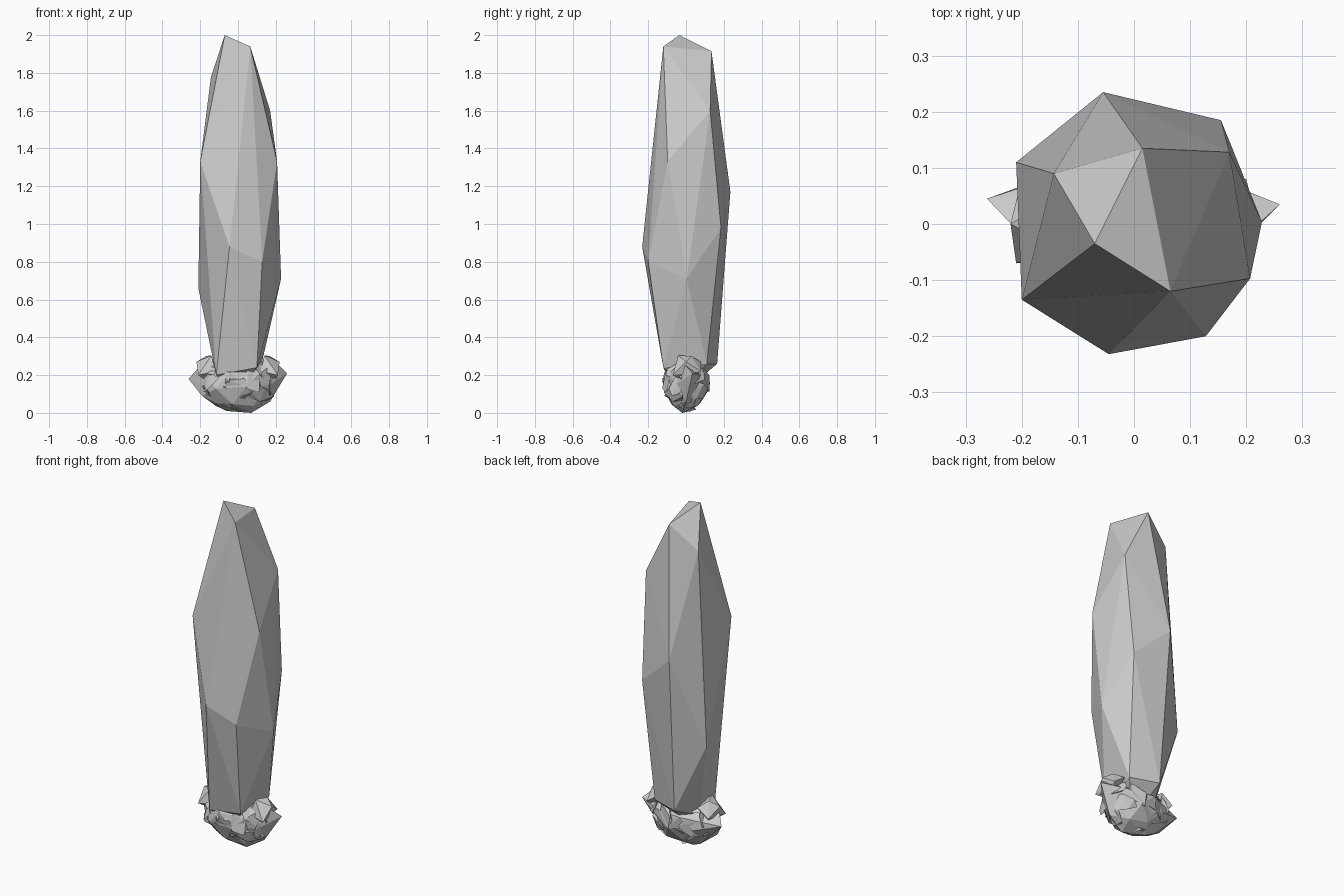
import bpy, bmesh, math, random
from mathutils import Vector, Matrix

if "Cube" in bpy.data.objects:
    bpy.data.objects.remove(bpy.data.objects["Cube"])

random.seed(7)


def hull(bm, points):
    """Add the convex hull of the points to bm."""
    verts = [bm.verts.new(p) for p in points]
    res = bmesh.ops.convex_hull(bm, input=verts)
    junk = [v for v in res["geom_interior"] + res["geom_unused"]
            if isinstance(v, bmesh.types.BMVert)]
    bmesh.ops.delete(bm, geom=list(set(junk)), context='VERTS')


def finish(bm, name):
    bmesh.ops.recalc_face_normals(bm, faces=bm.faces)
    mesh = bpy.data.meshes.new(name)
    bm.to_mesh(mesh)
    bm.free()
    obj = bpy.data.objects.new(name, mesh)
    bpy.context.collection.objects.link(obj)
    return obj


# Tall faceted crystal: tip, upper ring, belly, foot
crystal = bmesh.new()
hull(crystal, [
    (-0.07, -0.035, 2.0), (0.065, -0.12, 1.94), (0.015, 0.135, 1.915),
    (-0.143, 0.09, 1.78), (0.17, 0.128, 1.6),
    (-0.2, -0.135, 1.33), (0.207, -0.097, 1.33), (-0.055, 0.235, 1.17),
    (0.155, 0.185, 0.98), (-0.045, -0.232, 0.88), (0.128, -0.2, 0.80),
    (0.228, 0.004, 0.71), (-0.21, 0.11, 0.66),
    (-0.115, -0.1, 0.2), (0.1, -0.12, 0.24), (0.125, 0.11, 0.26),
    (-0.04, 0.165, 0.26), (-0.11, 0.03, 0.2), (0, 0, 0.12)])
finish(crystal, "crystal")

# Lumpy base: one core rock with pointed left and right ends
base = bmesh.new()
core = [(-0.262, 0.045, 0.18), (0.26, 0.035, 0.21), (-0.19, -0.03, 0.26),
        (0.2, -0.02, 0.27), (-0.06, 0.02, 0.01), (0.07, -0.02, 0.0),
        (0.17, 0.0, 0.06), (-0.19, -0.02, 0.09)]
for ring, (z, rx, ry) in enumerate([(0.05, 0.13, 0.08), (0.14, 0.19, 0.125),
                                    (0.21, 0.18, 0.12)]):
    for i in range(7):
        a = 2 * math.pi * (i + ring * 0.5) / 7
        core.append((rx * math.cos(a), ry * math.sin(a),
                     z + random.uniform(-0.015, 0.015)))
hull(base, core)

# Flat jagged shards laid around the core
centre, radii = Vector((0, 0, 0.155)), Vector((0.21, 0.115, 0.135))
count = 26
for i in range(count):
    h = 1 - 2 * (i + 0.5) / count
    a = i * 2.39996
    r = math.sqrt(1 - h * h)
    d = Vector((r * math.cos(a), r * math.sin(a), h))
    pos = centre + d * radii * 0.88
    turn = (d / 1).to_track_quat('Z', 'Y').to_matrix()
    turn = turn @ Matrix.Rotation(random.uniform(0, 6.28), 3, 'Z')
    pts = []
    for k in range(8):
        b = 2 * math.pi * k / 8
        w = random.uniform(0.75, 1.1)
        p = pos + turn @ Vector((0.085 * w * math.cos(b), 0.05 * w * math.sin(b),
                                 random.uniform(-0.025, 0.025)))
        p.x = max(-0.245, min(0.245, p.x))
        p.y = max(-0.135, min(0.135, p.y))
        p.z = max(0.005, min(0.305, p.z))
        # keep the underside and ends rounded
        q = Vector([(p - centre)[j] / (radii[j] * 1.13) for j in range(3)])
        if q.length > 1:
            p = centre + (p - centre) / q.length
        pts.append(p)
    hull(base, pts)

# Raised lips either side of the crystal foot
for s in (-1, 1):
    hull(base, [(s * 0.12, -0.06, 0.22), (s * 0.14, -0.04, 0.305),
                (s * 0.17, 0.03, 0.3), (s * 0.22, 0.0, 0.27),
                (s * 0.21, -0.07, 0.2), (s * 0.2, 0.08, 0.22),
                (s * 0.13, 0.08, 0.27), (s * 0.15, 0.0, 0.16)])
finish(base, "rock_base")
